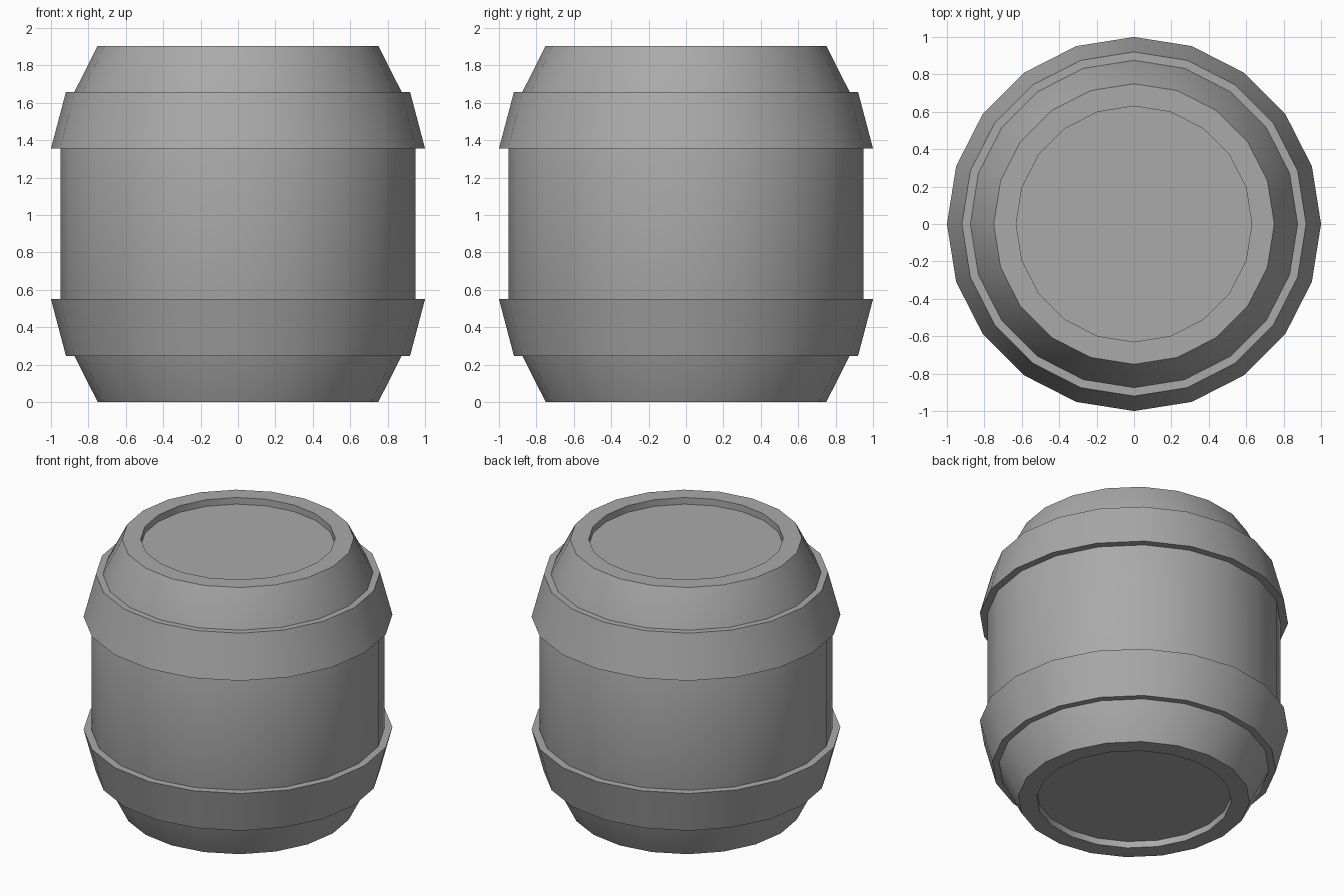
import bpy
import bmesh
import math

if "Cube" in bpy.data.objects:
    bpy.data.objects.remove(bpy.data.objects["Cube"])

SIDES = 20
HEIGHT = 1.905

metal = bpy.data.materials.new("grey")
metal.diffuse_color = (0.4, 0.4, 0.4, 1)
metal.use_nodes = True
metal.node_tree.nodes["Principled BSDF"].inputs["Base Color"].default_value = metal.diffuse_color


def lathe(name, profile, cap=False):
    """Spin (radius, z) points round the z axis; cap fills both open ends."""
    bm = bmesh.new()
    rings = []
    for r, z in profile:
        rings.append([bm.verts.new((r * math.cos(math.tau * i / SIDES),
                                    r * math.sin(math.tau * i / SIDES), z))
                      for i in range(SIDES)])
    for a, b in zip(rings, rings[1:]):
        for i in range(SIDES):
            j = (i + 1) % SIDES
            bm.faces.new((a[i], a[j], b[j], b[i]))
    if cap:
        bm.faces.new(rings[0][::-1])
        bm.faces.new(rings[-1])
    mesh = bpy.data.meshes.new(name)
    bm.to_mesh(mesh)
    bm.free()
    mesh.materials.append(metal)
    obj = bpy.data.objects.new(name, mesh)
    bpy.context.collection.objects.link(obj)
    bpy.context.view_layer.objects.active = obj
    obj.select_set(True)
    bpy.ops.object.shade_smooth_by_angle(angle=math.radians(30))
    obj.select_set(False)
    return obj


def flip(profile):
    """Mirror a profile about the middle height, keeping it bottom to top."""
    return [(r, HEIGHT - z) for r, z in reversed(profile)]


# Body: recessed lids, rims, sloped ends and straight middle
lower = [(0.63, 0.047), (0.63, 0), (0.75, 0), (0.875, 0.247), (0.95, 0.55)]
lathe("barrel_body", lower + flip(lower), cap=True)

# Hoops: flared bands standing proud of the body
hoop = [(0.875, 0.247), (0.92, 0.247), (1.0, 0.55), (0.95, 0.55)]
lathe("lower_hoop", hoop)
lathe("upper_hoop", flip(hoop))
